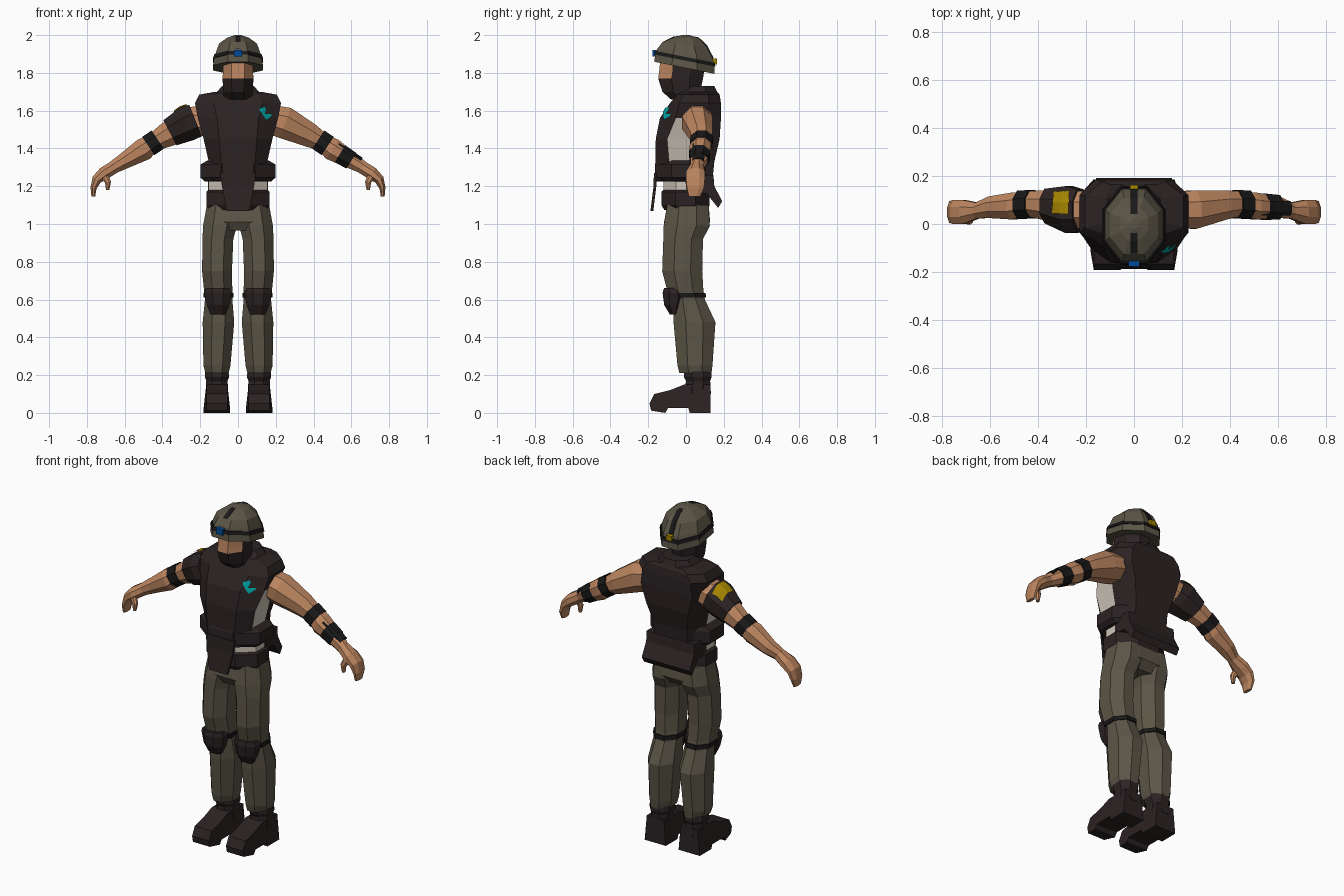
import bpy, bmesh, math
from mathutils import Vector
from mathutils.bvhtree import BVHTree


def material(name, r, g, b):
    m = bpy.data.materials.new(name)
    m.diffuse_color = (r, g, b, 1)
    return m


OLIVE = material("olive cloth", 0.105, 0.092, 0.062)
DARK = material("dark brown gear", 0.024, 0.016, 0.017)
BLACK = material("black straps", 0.010, 0.009, 0.009)
SKIN = material("skin", 0.50, 0.235, 0.115)
SHIRT = material("pale shirt", 0.62, 0.56, 0.48)
TEAL = material("teal patch", 0.0, 0.36, 0.36)
YELLOW = material("yellow patch", 0.36, 0.23, 0.0)
BLUE = material("blue lens", 0.0, 0.07, 0.32)


def finish(name, bm, *mats):
    bmesh.ops.recalc_face_normals(bm, faces=bm.faces)
    me = bpy.data.meshes.new(name)
    bm.to_mesh(me)
    bm.free()
    for m in mats:
        me.materials.append(m)
    ob = bpy.data.objects.new(name, me)
    bpy.context.collection.objects.link(ob)
    return ob


def skin_rings(name, rings, *mats, rule=None):
    """Join rings of points into a capped body; rule picks a material per face."""
    bm = bmesh.new()
    vs = [[bm.verts.new(p) for p in r] for r in rings]
    n = len(vs[0])
    for a, b in zip(vs, vs[1:]):
        for i in range(n):
            j = (i + 1) % n
            bm.faces.new((a[i], a[j], b[j], b[i]))
    bm.faces.new(vs[0])
    bm.faces.new(vs[-1])
    bmesh.ops.recalc_face_normals(bm, faces=bm.faces)
    if rule:
        for f in bm.faces:
            f.material_index = int(rule(f.calc_center_median(), f.normal))
    return finish(name, bm, *mats)


def octagon(k=8):
    c = math.cos(math.pi / k)
    return [(math.cos(t) / c, math.sin(t) / c)
            for t in (math.pi / k + i * math.tau / k for i in range(k))]


def column(name, rows, *mats, s=1, rule=None):
    """Upright octagonal loft; each row is z, x0, x1, y0, y1 and optional tilt."""
    rings = []
    for z, x0, x1, y0, y1, *tilt in rows:
        ring = []
        for c, d in octagon():
            y = (y0 + y1) / 2 + d * (y1 - y0) / 2
            x = (x0 + x1) / 2 + c * (x1 - x0) / 2
            ring.append((s * x, y, z + (tilt[0] * y if tilt else 0)))
        rings.append(ring)
    return skin_rings(name, rings, *mats, rule=rule)


def limb(name, rows, mat, s=1):
    """Octagonal loft along a path in xz; each row is x, z, y, y radius, radius."""
    rings = []
    for i, (x, z, y, ry, rt) in enumerate(rows):
        a, b = rows[max(i - 1, 0)], rows[min(i + 1, len(rows) - 1)]
        t = Vector((b[0] - a[0], b[1] - a[1])).normalized()
        rings.append([(s * (x - t.y * d * rt), y + c * ry, z + t.x * d * rt)
                      for c, d in octagon()])
    return skin_rings(name, rings, mat)


def prism(name, profile, x0, x1, mat, s=1):
    """Extrude a yz outline between two x positions."""
    return skin_rings(name, [[(s * x, y, z) for y, z in profile] for x in (x0, x1)], mat)


def patch(name, target, corners, direction, mat):
    """Thin plate laid on the target surface, cast from four corners."""
    tree = BVHTree.FromPolygons([v.co for v in target.data.vertices],
                                [p.vertices for p in target.data.polygons])
    d, (a, b, c, e) = Vector(direction), [Vector(p) for p in corners]
    bm = bmesh.new()
    grid, n = [], 4
    for i in range(n + 1):
        row = []
        for j in range(n + 1):
            u, v = i / n, j / n
            p = a.lerp(b, u).lerp(e.lerp(c, u), v)
            hit = tree.ray_cast(p, d)[0]
            row.append(bm.verts.new((hit or p) - d * 0.008))
        grid.append(row)
    for i in range(n):
        for j in range(n):
            bm.faces.new((grid[i][j], grid[i + 1][j], grid[i + 1][j + 1], grid[i][j + 1]))
    return finish(name, bm, mat)


# Vest: half outline per height, mirrored; the side panels show the shirt
rows = [  # z, front x, front y, side x, side front y, side back y, back x, back y
    (1.23, .09, -.16, .155, -.09, .03, .11, .14),
    (1.33, .09, -.162, .155, -.09, .03, .11, .15),
    (1.45, .10, -.16, .182, -.10, .035, .14, .178),
    (1.56, .11, -.138, .212, -.055, .06, .17, .185),
    (1.64, .13, -.085, .228, -.035, .12, .16, .185),
    (1.685, .11, -.045, .205, -.015, .12, .13, .178),
    (1.70, .07, -.02, .12, .01, .11, .10, .165)]
rings = []
for z, fx, fy, sx, sf, sb, bx, by in rows:
    half = [(fx, fy), (sx, sf), (sx, sb), (bx, by)]
    rings.append([(x, y, z) for x, y in half] + [(-x, y, z) for x, y in reversed(half)])
vest = skin_rings("vest", rings, DARK, SHIRT,
                  rule=lambda c, n: abs(c.x) > .14 and -.06 < c.y < .04 and 1.3 < c.z < 1.58)
column("vest_collar", [(1.66, -.13, .13, -.04, .17), (1.70, -.11, .11, -.045, .165),
                       (1.73, -.085, .085, .0, .15)], DARK)
column("pouch_belt", [(1.225, -.175, .175, -.155, .13), (1.245, -.198, .198, -.165, .14),
                      (1.315, -.198, .198, -.165, .14), (1.335, -.165, .165, -.155, .14)], DARK)
patch("chest_patch", vest, [(.11, -1, 1.61), (.14, -1, 1.62), (.18, -1, 1.575), (.15, -1, 1.55)],
      (0, 1, 0), TEAL)
column("shirt_waist", [(1.14, -.155, .155, -.12, .11), (1.26, -.155, .155, -.12, .11)], SHIRT)
column("waist_belt", [(1.075, -.155, .155, -.115, .115), (1.10, -.168, .168, -.13, .125),
                      (1.17, -.168, .168, -.13, .125), (1.18, -.155, .155, -.12, .11)], DARK)
# Hanging flaps at front and back
skin_rings("front_flap", [[(-w, y, z), (w, y, z), (w, y + .015, z), (-w, y + .015, z)]
                          for w, y, z in ((.095, -.17, 1.27), (.085, -.172, 1.2),
                                          (.06, -.188, 1.07))], DARK)
prism("back_flap", [(.03, 1.26), (.145, 1.26), (.15, 1.2), (.192, 1.12), (.17, 1.085),
                    (.11, 1.16), (.03, 1.17)], -.158, .158, DARK)

# Head with face mask; the upper front shows skin
column("head", [(1.66, -.075, .075, -.08, .075), (1.70, -.078, .078, -.125, .075),
                (1.77, -.082, .082, -.147, .09), (1.80, -.08, .08, -.143, .095),
                (1.88, -.08, .08, -.135, .10)], DARK, SKIN,
       rule=lambda c, n: n.y < -.4 and c.z > 1.78)

# Helmet, its band, centre strip and lamps
column("helmet", [(1.825, -.132, .132, -.168, .152, -.2), (1.868, -.126, .126, -.163, .15, -.2),
                  (1.90, -.116, .116, -.152, .142, -.18), (1.95, -.10, .10, -.125, .11, -.1),
                  (1.985, -.058, .058, -.07, .07, -.03), (2.0, -.015, .015, -.02, .02)], OLIVE)
column("helmet_band", [(1.864, -.132, .132, -.17, .156, -.2),
                       (1.884, -.126, .126, -.163, .152, -.2)], BLACK)
ridge = [(-.162, 1.90), (-.15, 1.93), (-.122, 1.965), (-.068, 1.992), (0, 2.0), (.068, 1.988),
         (.112, 1.945), (.146, 1.88)]
prism("helmet_strip", ridge + [(y * .9, z - .02) for y, z in reversed(ridge)], -.014, .014, BLACK)
prism("front_lamp", [(-.178, 1.888), (-.178, 1.922), (-.15, 1.922), (-.15, 1.888)], -.022, .022, BLUE)
prism("rear_lamp", [(.14, 1.845), (.14, 1.878), (.163, 1.875), (.163, 1.845)], -.017, .017, YELLOW)

# Hips
column("hips", [(.965, -.11, .11, -.09, .09), (1.01, -.178, .178, -.116, .128),
                (1.10, -.165, .165, -.10, .12)], OLIVE)

for s, side in ((1, "left"), (-1, "right")):
    # Trouser leg
    column(side + "_leg", [(.21, .05, .172, -.035, .135), (.25, .04, .183, -.045, .14),
                           (.48, .02, .187, -.066, .156), (.60, .03, .175, -.065, .10),
                           (.65, .03, .18, -.10, .092), (.75, .032, .19, -.126, .086),
                           (.92, .025, .188, -.12, .09), (.99, .006, .185, -.118, .126),
                           (1.10, .0, .165, -.10, .12)], OLIVE, s=s)
    # Knee pad and strap
    column(side + "_knee_strap", [(.61, .025, .182, -.085, .106),
                                  (.635, .025, .184, -.10, .104)], BLACK, s=s)
    column(side + "_knee_pad", [(.52, .065, .145, -.085, -.04), (.57, .045, .165, -.115, -.02),
                                (.635, .035, .18, -.124, .0), (.66, .045, .17, -.117, -.03)],
           DARK, s=s)
    # Boot
    column(side + "_boot_shaft", [(.10, .052, .172, -.01, .132), (.17, .055, .168, .0, .128),
                                  (.19, .047, .176, -.012, .136), (.22, .05, .174, -.01, .134)],
           DARK, s=s)
    foot = prism(side + "_boot_foot", [(-.185, .012), (-.193, .05), (-.168, .10), (-.08, .122),
                                       (-.01, .15), (.13, .15), (.13, 0), (.02, 0), (.012, .025),
                                       (-.095, .025), (-.11, 0)], .042, .182, DARK, s=s)
    for v in foot.data.vertices:
        if v.co.y < -.15 or v.co.z > .09:
            v.co.x += (s * .112 - v.co.x) * .2
    # Arm and hand
    arm = limb(side + "_arm", [(.15, 1.56, .06, .075, .075), (.25, 1.535, .06, .08, .085),
                               (.38, 1.47, .08, .06, .064), (.45, 1.43, .085, .05, .048),
                               (.50, 1.395, .075, .056, .06), (.60, 1.335, .07, .045, .043),
                               (.66, 1.30, .055, .032, .034)], SKIN, s)
    limb(side + "_hand", [(.65, 1.305, .056, .032, .034), (.71, 1.268, .05, .05, .034),
                          (.748, 1.235, .05, .05, .026), (.765, 1.19, .05, .045, .016),
                          (.766, 1.145, .045, .03, .01)], SKIN, s)
    limb(side + "_thumb", [(.71, 1.26, .025, .02, .022), (.688, 1.22, .012, .014, .016),
                           (.69, 1.18, .012, .01, .009)], SKIN, s)
    limb(side + "_elbow_band", [(.425, 1.447, .083, .059, .058),
                                (.475, 1.413, .08, .059, .058)], BLACK, s)

# Wrist device on one forearm
limb("wrist_band", [(.54, 1.372, .072, .055, .053), (.60, 1.335, .07, .051, .049)], BLACK)
limb("wrist_device", [(.53, 1.42, .07, .035, .018), (.65, 1.335, .065, .03, .018)], BLACK)

# Armband with a coloured patch on the other arm
armband = limb("armband", [(.225, 1.548, .055, .09, .09), (.27, 1.53, .06, .098, .093),
                           (.36, 1.483, .075, .072, .075)], DARK, -1)
patch("arm_patch", armband, [(-.345, .045, 3), (-.275, .04, 3), (-.27, .14, 3), (-.335, .135, 3)],
      (0, 0, -1), YELLOW)
